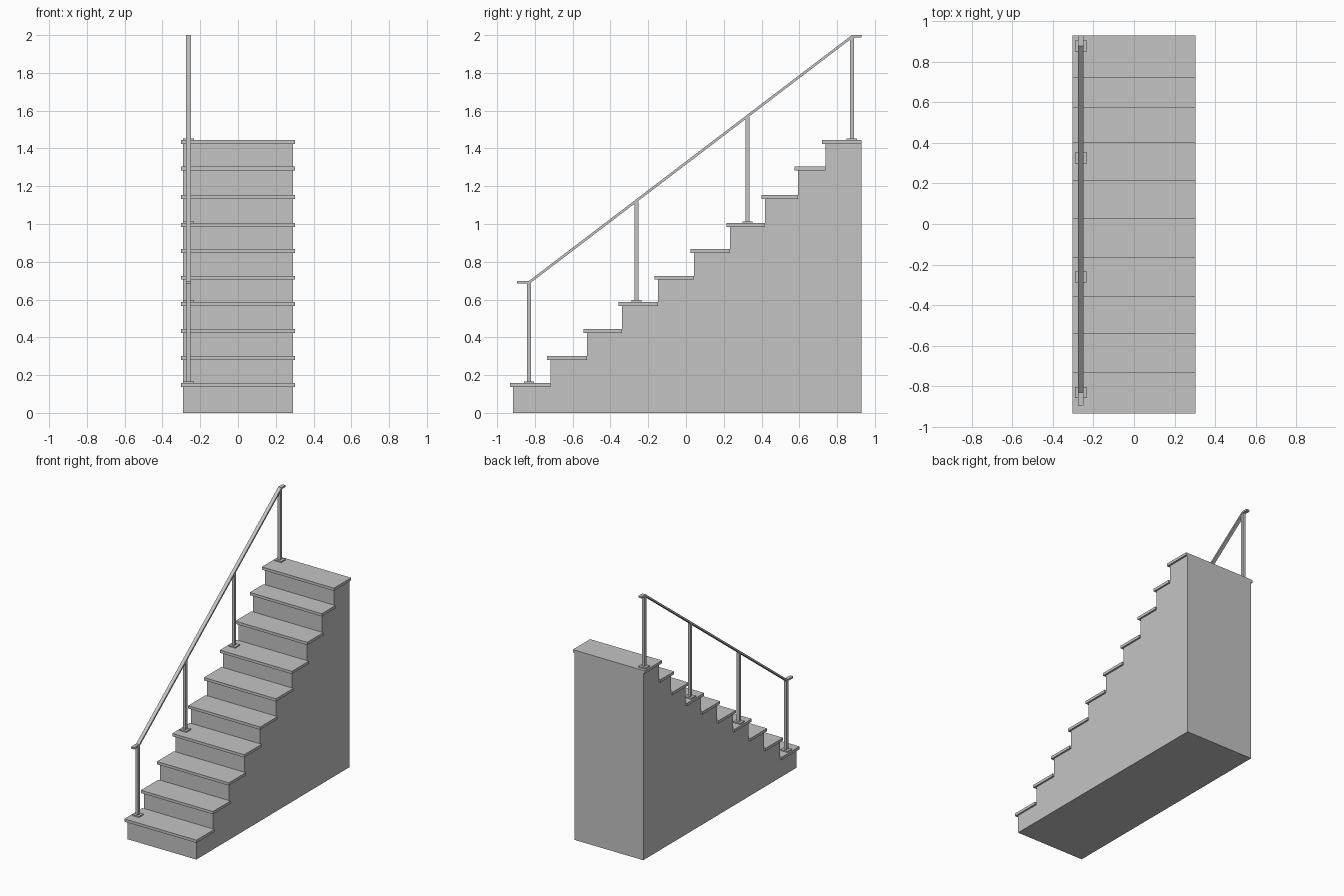
import bpy
import bmesh
from mathutils import Vector

if "Cube" in bpy.data.objects:
    bpy.data.objects.remove(bpy.data.objects["Cube"], do_unlink=True)

grey = bpy.data.materials.new("plain grey")
grey.use_nodes = True
grey.diffuse_color = (0.55, 0.55, 0.55, 1)
grey.node_tree.nodes["Principled BSDF"].inputs["Base Color"].default_value = (0.55, 0.55, 0.55, 1)


def extrude_profile(name, profile, x_min, x_max):
    """Extrude a closed (y, z) outline along x."""
    bm = bmesh.new()
    face = bm.faces.new([bm.verts.new((x_min, y, z)) for y, z in profile])
    result = bmesh.ops.extrude_face_region(bm, geom=[face])
    moved = [g for g in result["geom"] if isinstance(g, bmesh.types.BMVert)]
    bmesh.ops.translate(bm, verts=moved, vec=Vector((x_max - x_min, 0, 0)))
    bmesh.ops.recalc_face_normals(bm, faces=bm.faces)
    mesh = bpy.data.meshes.new(name)
    bm.to_mesh(mesh)
    bm.free()
    mesh.materials.append(grey)
    obj = bpy.data.objects.new(name, mesh)
    bpy.context.collection.objects.link(obj)
    return obj


def box(name, x, y, z):
    """Box from (min, max) pairs."""
    return extrude_profile(name, [(y[0], z[0]), (y[1], z[0]), (y[1], z[1]), (y[0], z[1])], *x)


# Step measurements: riser positions, tread tops
risers = [-0.915, -0.717, -0.524, -0.339, -0.148, 0.042, 0.233, 0.418, 0.593, 0.738]
tops = [0.158, 0.300, 0.445, 0.588, 0.726, 0.868, 1.004, 1.154, 1.305, 1.444]
back = 0.928
thick = 0.021
overhang = 0.018

# Solid stair body with a stepped outline
outline = [(back, 0), (risers[0], 0)]
ends = risers[1:] + [back]
for start, end, top in zip(risers, ends, tops):
    outline += [(start, top - thick), (end, top - thick)]
extrude_profile("stair_body", outline, -0.29, 0.29)

# Overhanging treads
for i, (start, end, top) in enumerate(zip(risers, ends, tops)):
    box(f"tread_{i + 1}", (-0.303, 0.303), (start - overhang, end), (top - thick, top))

# Handrail with short level ends
rail_x = -0.262
low, high = (-0.831, 0.699), (0.878, 2.0)
slope = (high[1] - low[1]) / (high[0] - low[0])
drop = 0.013
rail_top = [(-0.895, low[1]), low, high, (0.928, high[1])]
rail_under = [(0.928, high[1] - drop), (high[0] + 0.005, high[1] - drop),
              (low[0] + 0.005, low[1] - drop), (-0.895, low[1] - drop)]
extrude_profile("handrail", rail_top + rail_under, rail_x - 0.0135, rail_x + 0.0135)

# Posts with square base plates
half = 0.011
for n, (step, y) in enumerate([(0, -0.831), (3, -0.262), (6, 0.326), (9, 0.878)]):
    base = tops[step]
    tip = low[1] + slope * (y - low[0]) - drop
    box(f"post_{n + 1}", (rail_x - half, rail_x + half), (y - half, y + half), (base, tip))
    box(f"post_plate_{n + 1}", (rail_x - 0.03, rail_x + 0.03),
        (y - 0.027, y + 0.027), (base, base + 0.009))
